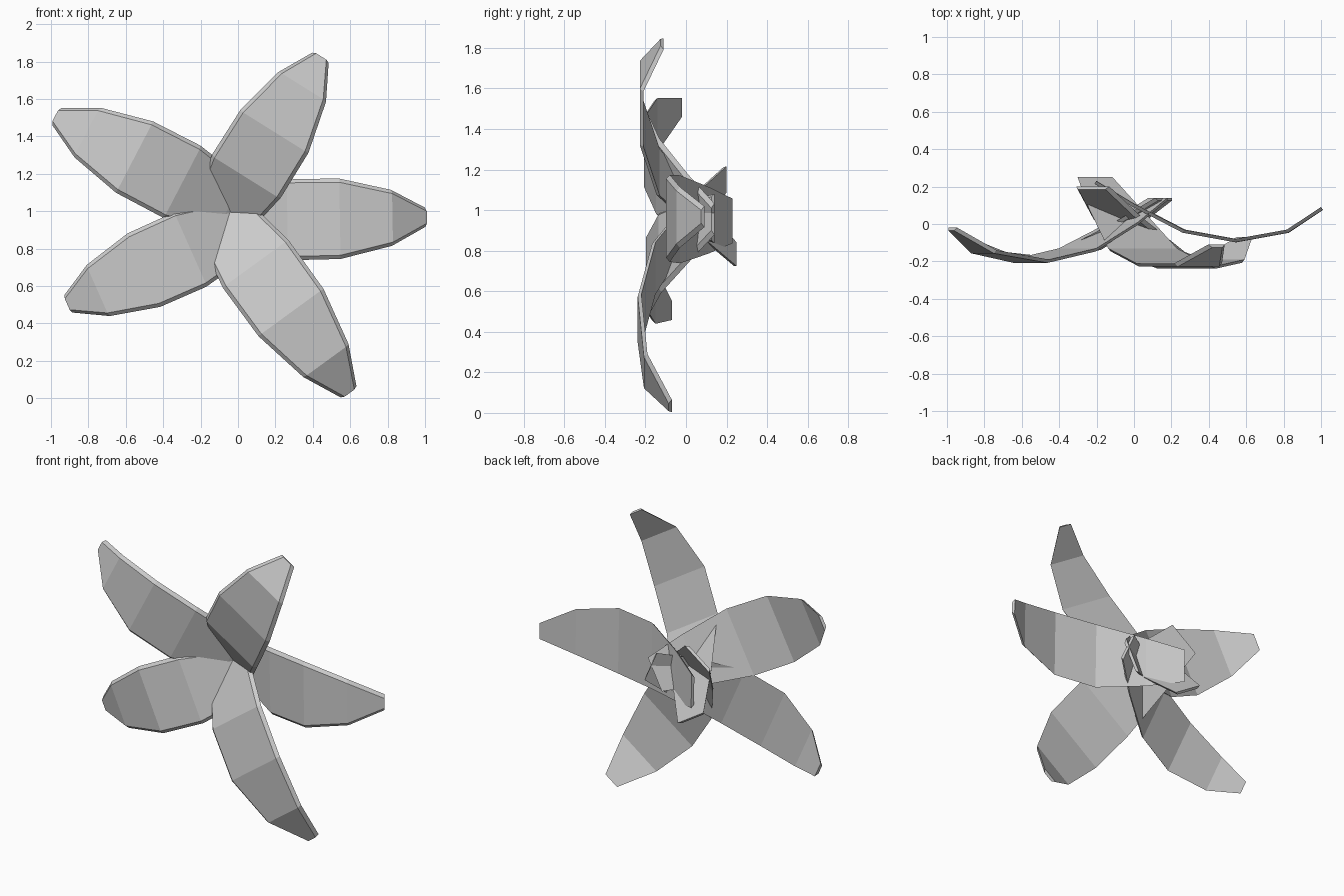
import bpy
import bmesh
from math import radians, cos, sin
from mathutils import Vector

old = bpy.data.objects.get("Cube")
if old:
    bpy.data.objects.remove(old, do_unlink=True)

# One plain grey for the whole flower
grey = bpy.data.materials.new("petal_grey")
grey.use_nodes = True
colour = (0.6, 0.6, 0.6, 1)
grey.diffuse_color = colour
grey.node_tree.nodes["Principled BSDF"].inputs["Base Color"].default_value = colour

# Shared petal outline, from the tucked base to the tip
STATIONS = (-0.2, 0, 0.27, 0.545, 0.82, 1)
HALF_WIDTHS = (0.11, 0.165, 0.217, 0.215, 0.15, 0.052)
THICKNESS = 0.018
RIM = 0.02


def make_petal(name, hub_x, hub_z, angle, length, depths):
    """Thin curved petal with a flat back and a bevelled front rim."""
    a = radians(angle)
    along = Vector((cos(a), 0, sin(a)))
    across = Vector((-sin(a), 0, cos(a)))
    hub = Vector((hub_x, 0, hub_z))
    centres = [hub + along * s * length + Vector((0, d, 0))
               for s, d in zip(STATIONS, depths)]

    bm = bmesh.new()
    rings = []
    last = len(centres) - 1
    for i, (centre, half) in enumerate(zip(centres, HALF_WIDTHS)):
        # Front normal taken from the neighbouring stations
        tangent = centres[min(i + 1, last)] - centres[max(i - 1, 0)]
        normal = tangent.cross(across).normalized()
        if normal.y > 0:
            normal.negate()
        front = centre + normal * THICKNESS
        corners = (centre - across * half, centre + across * half,
                   front + across * (half - RIM), front - across * (half - RIM))
        rings.append([bm.verts.new(p) for p in corners])

    for r0, r1 in zip(rings, rings[1:]):
        for j in range(4):
            k = (j + 1) % 4
            bm.faces.new((r0[j], r0[k], r1[k], r1[j]))
    bm.faces.new(rings[0])
    bm.faces.new(rings[-1])
    bmesh.ops.recalc_face_normals(bm, faces=bm.faces)

    mesh = bpy.data.meshes.new(name)
    bm.to_mesh(mesh)
    bm.free()
    mesh.materials.append(grey)
    bpy.context.collection.objects.link(bpy.data.objects.new(name, mesh))


# Five petals crossing behind the centre
make_petal("left_petal", 0, 0.95, 1, 1,
           (0.23, 0.11, -0.03, -0.08, -0.03, 0.09))
make_petal("upper_left_petal", -0.1, 0.955, 58, 1.02,
           (0.25, 0.08, -0.13, -0.21, -0.21, -0.11))
make_petal("upper_right_petal", -0.055, 1.03, 152.5, 1.03,
           (0.14, 0.01, -0.13, -0.19, -0.14, -0.02))
make_petal("lower_right_petal", -0.02, 0.9, 204, 0.97,
           (0.14, 0.02, -0.12, -0.18, -0.15, -0.07))
make_petal("lower_left_petal", -0.085, 0.965, -54, 1.15,
           (0.2, 0.03, -0.15, -0.22, -0.19, -0.07))
